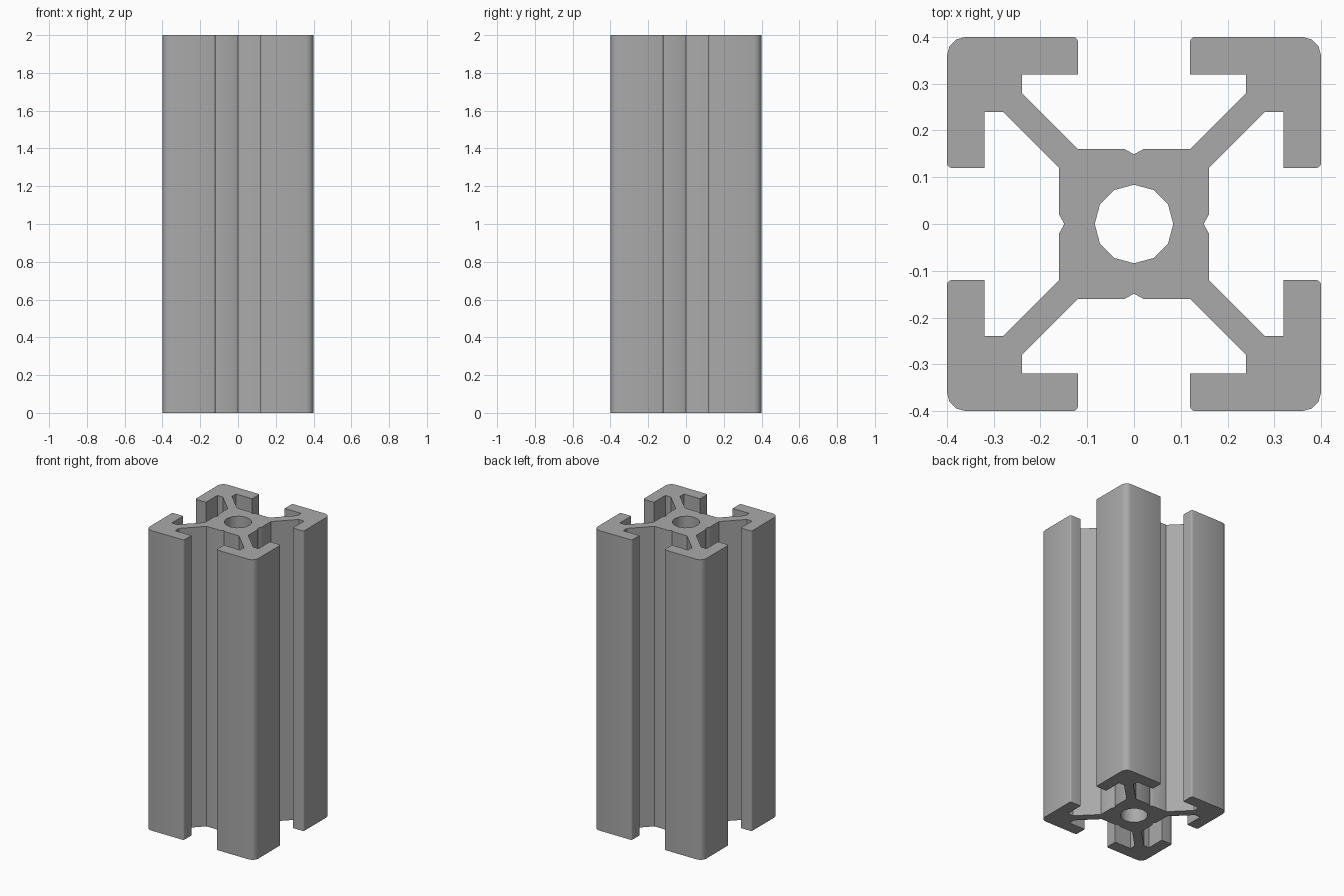
import bpy, bmesh
from math import cos, sin, pi, radians
from mathutils import Vector, Matrix

cube = bpy.data.objects.get("Cube")
if cube:
    bpy.data.objects.remove(cube)

HEIGHT = 2.0

# Bare aluminium
metal = bpy.data.materials.new("aluminium_grey")
metal.use_nodes = True
colour = (0.4, 0.4, 0.4, 1)
metal.diffuse_color = colour
metal.node_tree.nodes["Principled BSDF"].inputs["Base Color"].default_value = colour


def arc(cx, cy, r, start, end, steps):
    """Points on an arc, angles in degrees."""
    angles = [radians(start + (end - start) * i / steps) for i in range(steps + 1)]
    return [Vector((cx + r * cos(a), cy + r * sin(a))) for a in angles]


def ring(bm, points):
    """Closed loop of edges through the points."""
    verts = [bm.verts.new((p.x, p.y, 0)) for p in points]
    return [bm.edges.new((v, verts[i - 1])) for i, v in enumerate(verts)]


# One side of a corner: slot floor, diagonal web and inner face of the lip
half = [Vector(p) for p in ((0.16, 0.02), (0.16, 0.12), (0.28, 0.24),
                            (0.32, 0.24), (0.32, 0.12))]
half += arc(0.39, 0.13, 0.01, -90, 0, 3)

# Full corner: notch, half, rounded outer corner, half mirrored on the diagonal
corner = [Vector((0.149, 0))] + half + arc(0.36, 0.36, 0.04, 0, 90, 3)
corner += [p.yx for p in reversed(half)]

# Four corners make the outline
outline = [Matrix.Rotation(k * pi / 2, 2) @ p for k in range(4) for p in corner]

# Fill the section around the bore and extrude it
bm = bmesh.new()
edges = ring(bm, outline) + ring(bm, arc(0, 0, 0.084, 0, 330, 11))
bmesh.ops.triangle_fill(bm, edges=edges, use_beauty=True)
top = bmesh.ops.extrude_face_region(bm, geom=bm.faces[:], use_keep_orig=True)["geom"]
bmesh.ops.translate(bm, vec=(0, 0, HEIGHT),
                    verts=[g for g in top if isinstance(g, bmesh.types.BMVert)])
bmesh.ops.recalc_face_normals(bm, faces=bm.faces[:])

mesh = bpy.data.meshes.new("slotted_extrusion")
bm.to_mesh(mesh)
bm.free()
mesh.materials.append(metal)
rail = bpy.data.objects.new("slotted_extrusion", mesh)
bpy.context.collection.objects.link(rail)

# Smooth the bore and rounded edges, keep the rest crisp
bpy.context.view_layer.objects.active = rail
rail.select_set(True)
bpy.ops.object.shade_smooth_by_angle(angle=radians(30.5))
